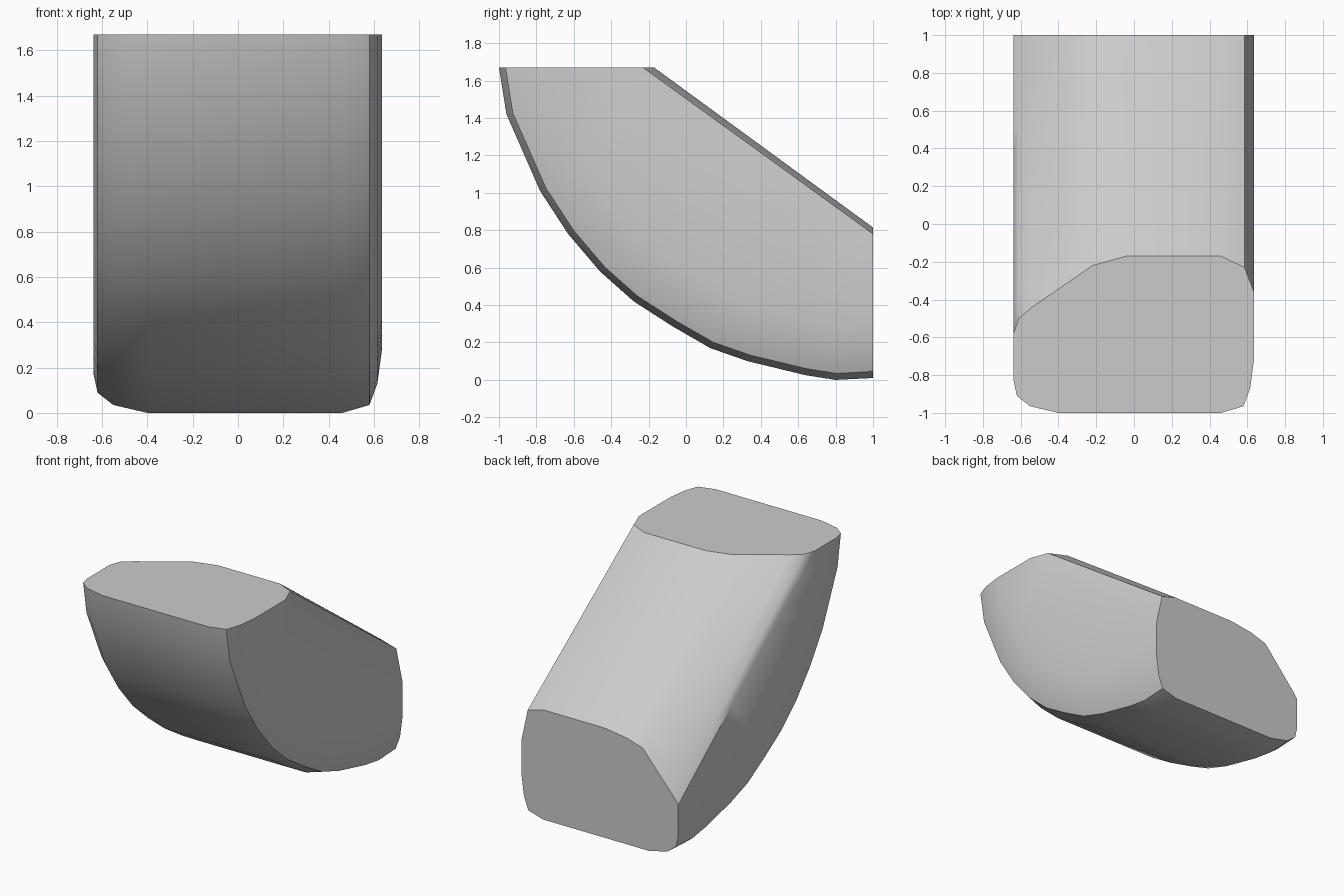
import bpy
import bmesh
import math
from mathutils import Vector

cube = bpy.data.objects.get("Cube")
if cube:
    bpy.data.objects.remove(cube, do_unlink=True)

TOP = 1.67

grey = bpy.data.materials.new("plain grey")
grey.use_nodes = True
colour = (0.6, 0.6, 0.6, 1)
grey.diffuse_color = colour
grey.node_tree.nodes["Principled BSDF"].inputs["Base Color"].default_value = colour

# Curved outer edge of the elbow (y, z), from the top cap to the back cap
outer_path = [Vector(p) for p in (
    (-1, TOP), (-0.96, 1.42), (-0.78, 1.01), (-0.63, 0.78), (-0.46, 0.58),
    (-0.28, 0.42), (-0.07, 0.285), (0.13, 0.17), (0.33, 0.1), (0.64, 0.025),
    (0.8, 0), (1, 0.01))]

# Straight inner rails: x, y at the top cap, z at the back cap
inner_rails = [
    (-0.637, -0.58, 0.41), (-0.61, -0.5, 0.45), (-0.54, -0.44, 0.53),
    (-0.35, -0.31, 0.75), (-0.22, -0.22, 0.79), (-0.04, -0.17, 0.815),
    (0.46, -0.17, 0.815), (0.585, -0.23, 0.78), (0.635, -0.36, 0.55)]

# Rounded outer corners: x, depth below the outer edge
outer_corners = [
    (0.635, 0.28), (0.615, 0.13), (0.58, 0.035), (0.46, 0),
    (-0.4, 0), (-0.55, 0.035), (-0.62, 0.09), (-0.637, 0.17)]


def rail_point(y_top, z_back, u):
    return Vector((y_top, TOP)).lerp(Vector((1, z_back)), u)


# Distance along the outer edge spaces the cross-sections
lengths = [0]
for a, b in zip(outer_path, outer_path[1:]):
    lengths.append(lengths[-1] + (b - a).length)

bm = bmesh.new()
rings = []
for edge, length in zip(outer_path, lengths):
    u = length / lengths[-1]
    inward = (rail_point(-0.17, 0.815, u) - edge).normalized()
    section = [(x, rail_point(y, z, u)) for x, y, z in inner_rails]
    section += [(x, edge + inward * d) for x, d in outer_corners]
    rings.append([bm.verts.new((x, p.x, p.y)) for x, p in section])

# Skin between the sections, then the two flat caps
for first, second in zip(rings, rings[1:]):
    for i in range(len(first)):
        j = (i + 1) % len(first)
        bm.faces.new((first[i], first[j], second[j], second[i]))
bm.faces.new(rings[0])
bm.faces.new(rings[-1])
bmesh.ops.recalc_face_normals(bm, faces=bm.faces)

mesh = bpy.data.meshes.new("elbow_body")
bm.to_mesh(mesh)
bm.free()
mesh.materials.append(grey)
body = bpy.data.objects.new("elbow_body", mesh)
bpy.context.collection.objects.link(body)

bpy.ops.object.select_all(action='DESELECT')
body.select_set(True)
bpy.context.view_layer.objects.active = body
bpy.ops.object.shade_smooth_by_angle(angle=math.radians(35))
